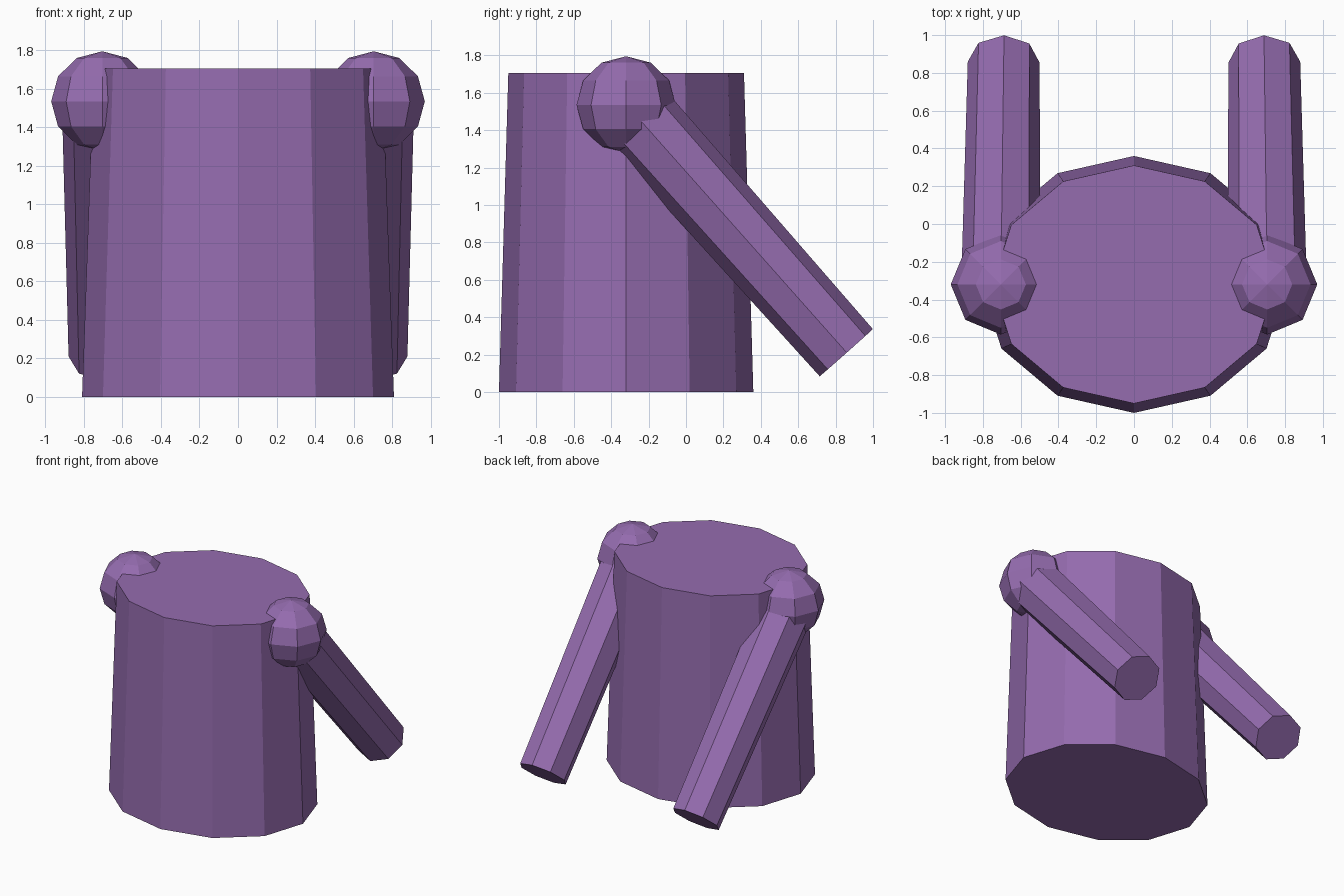
import bpy, bmesh
from mathutils import Matrix, Vector

if "Cube" in bpy.data.objects:
    bpy.data.objects.remove(bpy.data.objects["Cube"])

purple = bpy.data.materials.new("purple")
purple.diffuse_color = (0.30, 0.15, 0.43, 1)
purple.use_nodes = True
purple.node_tree.nodes["Principled BSDF"].inputs["Base Color"].default_value = purple.diffuse_color


def finish(name, bm):
    bmesh.ops.recalc_face_normals(bm, faces=bm.faces)
    mesh = bpy.data.meshes.new(name)
    bm.to_mesh(mesh)
    bm.free()
    mesh.materials.append(purple)
    obj = bpy.data.objects.new(name, mesh)
    bpy.context.collection.objects.link(obj)
    return obj


# Torso: tapered oval drum with 12 sides
HEIGHT = 1.705
bm = bmesh.new()
bmesh.ops.create_cone(bm, cap_ends=True, segments=12, radius1=1, radius2=1, depth=HEIGHT)
for v in bm.verts:
    rx, ry = (0.75, 0.63) if v.co.z > 0 else (0.81, 0.68)
    v.co = (v.co.x * rx, v.co.y * ry - 0.32, v.co.z + HEIGHT / 2)
finish("torso", bm)

for side, sx in (("left", -1), ("right", 1)):
    # Shoulder: low-poly ball at the top edge of the torso
    shoulder = Vector((0.705 * sx, -0.32, 1.535))
    bm = bmesh.new()
    bmesh.ops.create_uvsphere(bm, u_segments=8, v_segments=6, radius=0.26,
                              matrix=Matrix.Translation(shoulder) @ Matrix.Diagonal((1.02, 1.02, 1, 1)))
    finish(side + "_shoulder", bm)

    # Arm: slightly tapered octagonal rod sloping down and back
    hand = Vector((0.69 * sx, 0.857, 0.21))
    axis = hand - shoulder
    place = Matrix.Translation((shoulder + hand) / 2) @ axis.to_track_quat('Z', 'Y').to_matrix().to_4x4()
    bm = bmesh.new()
    bmesh.ops.create_cone(bm, cap_ends=True, segments=8, radius1=0.21, radius2=0.19,
                          depth=axis.length, matrix=place)
    finish(side + "_arm", bm)
